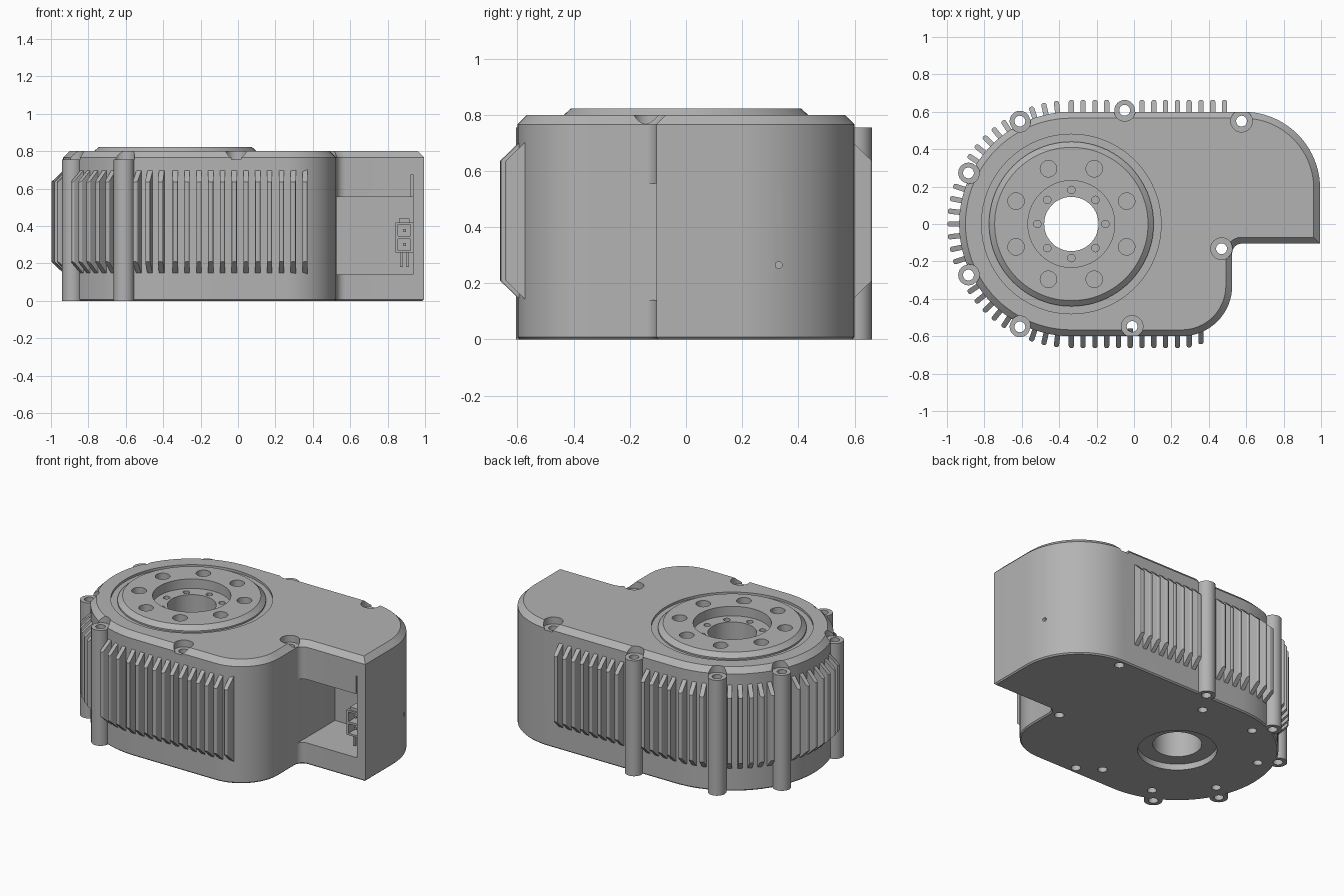
import bpy, bmesh
from math import radians, cos, sin, pi, sqrt
from mathutils import Matrix, Vector

cube = bpy.data.objects.get("Cube")
if cube:
    bpy.data.objects.remove(cube, do_unlink=True)

grey = bpy.data.materials.new("machined grey")
grey.use_nodes = True
tone = (0.45, 0.45, 0.45, 1)
grey.diffuse_color = tone
grey.node_tree.nodes["Principled BSDF"].inputs["Base Color"].default_value = tone

CX = -0.335          # axis of the rotor
R = 0.6              # radius of the round end
TOP = 0.8


def make(name, bm):
    bmesh.ops.recalc_face_normals(bm, faces=bm.faces[:])
    me = bpy.data.meshes.new(name)
    bm.to_mesh(me)
    bm.free()
    me.materials.append(grey)
    ob = bpy.data.objects.new(name, me)
    bpy.context.collection.objects.link(ob)
    return ob


def cyl(bm, x, y, r, z0, z1, seg=32):
    bmesh.ops.create_cone(bm, cap_ends=True, segments=seg, radius1=r, radius2=r, depth=z1 - z0,
                          matrix=Matrix.Translation((x, y, (z0 + z1) / 2)))


def box(bm, x0, x1, y0, y1, z0, z1):
    size = Matrix.Diagonal((x1 - x0, y1 - y0, z1 - z0, 1))
    mid = Matrix.Translation(((x0 + x1) / 2, (y0 + y1) / 2, (z0 + z1) / 2))
    bmesh.ops.create_cube(bm, size=1, matrix=mid @ size)


def boolean(ob, bm, mode="DIFFERENCE"):
    tool = make("cutter", bm)
    tool.hide_render = True
    mod = ob.modifiers.new("cut", "BOOLEAN")
    mod.operation, mod.solver, mod.object = mode, "EXACT", tool
    bpy.context.view_layer.objects.active = ob
    bpy.ops.object.modifier_apply(modifier=mod.name)
    bpy.data.objects.remove(tool, do_unlink=True)


def arc(x, y, r, a0, a1, n):
    return [(x + r * cos(radians(a0 + (a1 - a0) * i / n)),
             y + r * sin(radians(a0 + (a1 - a0) * i / n))) for i in range(n + 1)]


# Housing: rounded outline with a notch, chamfered top and bottom rims
outline = (arc(CX, 0, R, 90, 270, 48) + arc(0.255, -0.33, 0.27, 270, 360, 16)
           + arc(0.575, -0.155, 0.05, 180, 90, 6) + [(0.995, -0.105)]
           + arc(0.585, 0.19, 0.41, 0, 90, 20))
bm = bmesh.new()
base = bm.faces.new([bm.verts.new((x, y, 0)) for x, y in outline])
ext = bmesh.ops.extrude_face_region(bm, geom=[base])
bmesh.ops.translate(bm, vec=(0, 0, TOP), verts=[v for v in ext["geom"] if isinstance(v, bmesh.types.BMVert)])
bmesh.ops.recalc_face_normals(bm, faces=bm.faces[:])
for z, width in ((TOP, 0.034), (0, 0.008)):
    rim = [e for e in bm.edges if all(abs(v.co.z - z) < 1e-5 for v in e.verts)]
    bmesh.ops.bevel(bm, geom=rim, offset=width, offset_type="OFFSET", segments=1,
                    affect="EDGES", clamp_overlap=False)
housing = make("housing", bm)

# Screw columns on the outside, then screw seats and through holes
columns = [(-0.61, 0.55), (-0.885, 0.273), (-0.885, -0.273), (-0.61, -0.55), (-0.05, 0.608)]
seats = columns + [(-0.01, -0.548), (0.468, -0.132), (0.575, 0.55)]
bm = bmesh.new()
for x, y in columns:
    cyl(bm, x, y, 0.055, 0, TOP)
boolean(housing, bm, "UNION")
bm = bmesh.new()
for x, y in seats:
    cyl(bm, x, y, 0.058, 0.755, 1)
boolean(housing, bm)
bm = bmesh.new()
for x, y in seats:
    cyl(bm, x, y, 0.029, -0.1, 0.9, 24)
for i in range(1, 7):
    a = radians(22.5 + 45 * i)
    cyl(bm, CX + 0.5 * cos(a), 0.5 * sin(a), 0.028, -0.1, 0.1, 24)
boolean(housing, bm)

# Rotor seat, bore and surrounding groove
for r, z in ((0.48, 0.785), (0.435, 0.6), (0.235, -0.1)):
    bm = bmesh.new()
    cyl(bm, CX, 0, r, z, 1, 96)
    boolean(housing, bm)

# Connector bay in the notch wall, thin slot above it, small side hole
bm = bmesh.new()
box(bm, 0.527, 0.935, -0.16, 0.25, 0.14, 0.555)
boolean(housing, bm)
bm = bmesh.new()
box(bm, 0.926, 0.935, -0.2, 0.05, 0.5, 0.675)
bmesh.ops.create_cone(bm, cap_ends=True, segments=16, radius1=0.012, radius2=0.012, depth=0.06,
                      matrix=Matrix.Translation((0.98, 0.33, 0.265)) @ Matrix.Rotation(pi / 2, 4, "Y"))
boolean(housing, bm)

# Rotor: lathed flange and tube with two bolt circles
profile = [(0.145, 0.04), (0.145, 0.76), (0.232, 0.76), (0.232, 0.822), (0.41, 0.822),
           (0.44, 0.795), (0.44, 0.55), (0.25, 0.55), (0.25, 0.04)]
bm = bmesh.new()
ring = [bm.verts.new((CX + r, 0, z)) for r, z in profile]
edges = [bm.edges.new((ring[i - 1], ring[i])) for i in range(len(ring))]
bmesh.ops.spin(bm, geom=ring + edges, cent=(CX, 0, 0), axis=(0, 0, 1), angle=2 * pi, steps=96)
bmesh.ops.remove_doubles(bm, verts=bm.verts[:], dist=1e-4)
rotor = make("rotor", bm)
bm = bmesh.new()
for i in range(8):
    a = radians(45 * i)
    cyl(bm, CX + 0.182 * cos(a), 0.182 * sin(a), 0.02, 0.71, 0.8, 20)
    a += pi / 8
    cyl(bm, CX + 0.32 * cos(a), 0.32 * sin(a), 0.044, 0.73, 0.9, 32)
boolean(rotor, bm)


# Cooling fins: tapered plates with rounded outer edges
def fin(bm, x, y, angle):
    part = bmesh.new()
    side = [(-0.04, 0.11), (0.063, 0.21), (0.063, 0.635), (-0.04, 0.735)]
    f = part.faces.new([part.verts.new((d, -0.014, z)) for d, z in side])
    ext = bmesh.ops.extrude_face_region(part, geom=[f])
    bmesh.ops.translate(part, vec=(0, 0.028, 0),
                        verts=[v for v in ext["geom"] if isinstance(v, bmesh.types.BMVert)])
    bmesh.ops.recalc_face_normals(part, faces=part.faces[:])
    outer = [e for e in part.edges if all(v.co.x > 0 for v in e.verts)
             and abs(e.verts[0].co.z - e.verts[1].co.z) > 0.1]
    bmesh.ops.bevel(part, geom=outer, offset=0.011, segments=3, profile=0.5, affect="EDGES")
    part.transform(Matrix.Translation((x, y, 0)) @ Matrix.Rotation(radians(angle), 4, "Z"))
    temp = bpy.data.meshes.new("temp")
    part.to_mesh(temp)
    part.free()
    bm.from_mesh(temp)
    bpy.data.meshes.remove(temp)


bm = bmesh.new()
angles = [180 + 6 * i for i in range(-3, 4)]
for s in (1, -1):
    angles += [s * a for a in (97, 103, 109)] + [s * (135 + 5.7 * i) for i in range(-2, 3)]
for a in angles:
    fin(bm, CX + R * cos(radians(a)), R * sin(radians(a)), a)
for k in range(14):
    x = CX + 0.063 * k
    if k not in (4, 5):
        fin(bm, x, R, 90)
    if k < 12:
        dx = max(0, x - 0.255)
        fin(bm, x, -0.33 - sqrt(0.27 ** 2 - dx ** 2), -90)
fins = make("cooling_fins", bm)

# Power connector: two open sockets, latch on top, two pins below
bm = bmesh.new()
box(bm, 0.842, 0.936, -0.08, 0.1, 0.258, 0.42)
connector = make("connector", bm)
bm = bmesh.new()
for z in (0.27, 0.346):
    box(bm, 0.856, 0.922, -0.1, 0.06, z, z + 0.062)
boolean(connector, bm)
bm = bmesh.new()
box(bm, 0.86, 0.918, -0.07, 0.09, 0.415, 0.44)
for z in (0.301, 0.377):
    box(bm, 0.881, 0.897, -0.06, 0.07, z - 0.008, z + 0.008)
for x in (0.875, 0.905):
    box(bm, x - 0.008, x + 0.008, -0.05, 0.02, 0.18, 0.26)
make("connector_pins", bm)

# Smooth shading with sharp edges kept
bpy.ops.object.select_all(action="DESELECT")
for ob in (housing, rotor, fins):
    ob.select_set(True)
bpy.context.view_layer.objects.active = housing
bpy.ops.object.shade_smooth_by_angle(angle=radians(25))
